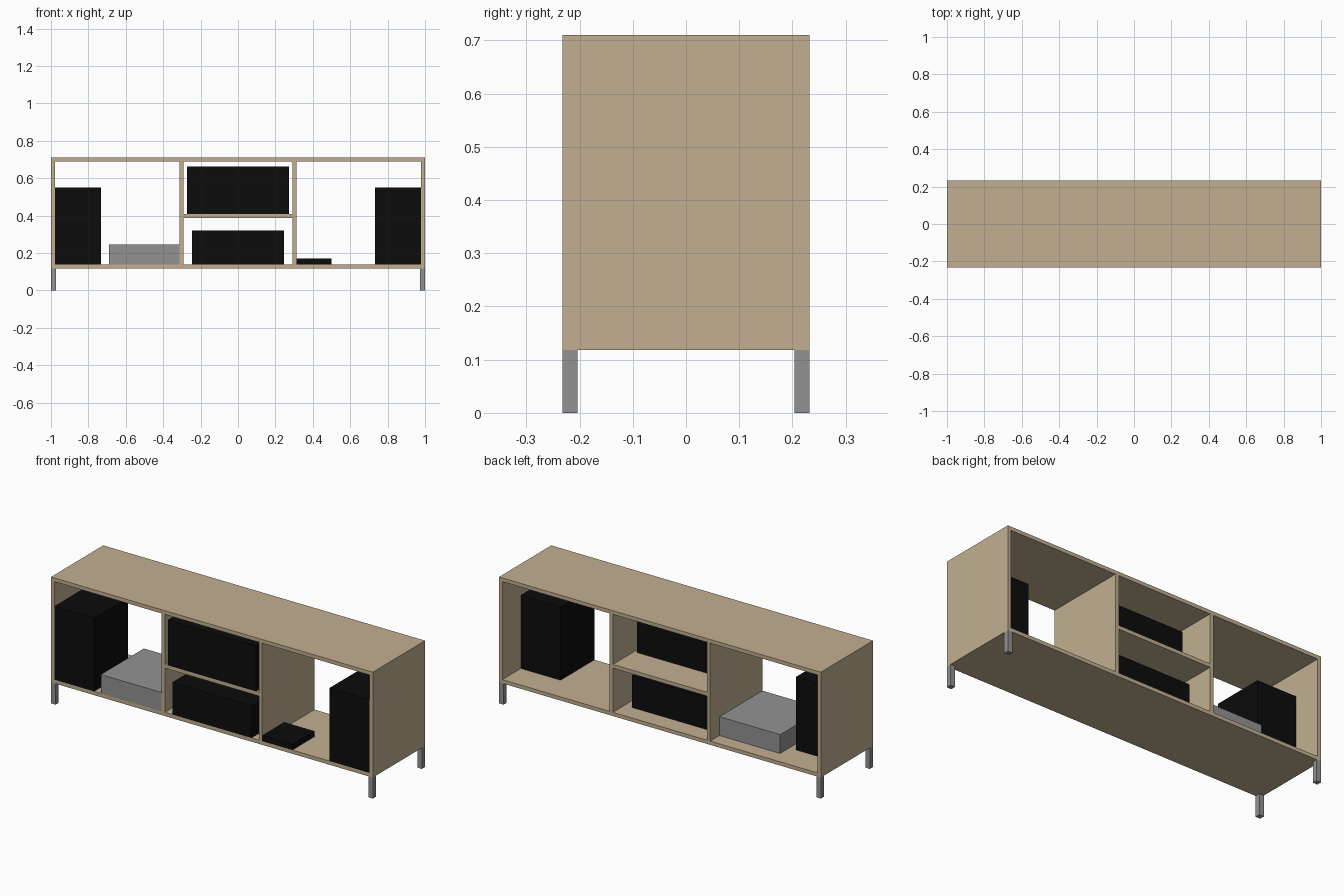
import bpy

if "Cube" in bpy.data.objects:
    bpy.data.objects.remove(bpy.data.objects["Cube"])


def material(name, rgb):
    m = bpy.data.materials.new(name)
    m.diffuse_color = (*rgb, 1.0)
    m.use_nodes = True
    m.node_tree.nodes["Principled BSDF"].inputs["Base Color"].default_value = m.diffuse_color
    return m


wood = material("light wood", (0.54, 0.43, 0.285))
grey = material("metal grey", (0.29, 0.29, 0.29))
black = material("matte black", (0.0035, 0.0035, 0.0035))


def box(name, x, y, z, mat):
    """Box from (min, max) ranges on each axis."""
    bpy.ops.mesh.primitive_cube_add(size=1)
    ob = bpy.context.object
    ob.name = name
    for v in ob.data.vertices:
        v.co = [r[0] if c < 0 else r[1] for c, r in zip(v.co, (x, y, z))]
    ob.data.materials.append(mat)
    return ob


D = 0.232                 # half depth
T = 0.021                 # board thickness
BOTTOM, TOP = 0.118, 0.71
FLOOR = BOTTOM + T        # inner floor height
FRONT = -D
SHELF = 0.408             # shelf top

# Cabinet boards, open at front and back
box("top_board", (-1, 1), (-D, D), (TOP - T, TOP), wood)
box("bottom_board", (-1, 1), (-D, D), (BOTTOM, FLOOR), wood)
box("middle_shelf", (-0.292, 0.292), (-D, D), (SHELF - T, SHELF), wood)

for side, s in (("left", -1), ("right", 1)):
    def span(a, b):
        return tuple(sorted((s * a, s * b)))

    box(side + "_side_board", span(1 - T, 1), (-D, D), (FLOOR, TOP - T), wood)
    box(side + "_divider", span(0.292, 0.313), (-D, D), (FLOOR, TOP - T), wood)
    # Speakers at both ends
    box(side + "_speaker", span(0.732, 1 - T), (FRONT, 0.068), (FLOOR, 0.55), black)
    # Square legs at the corners
    for end, e in (("front", -1), ("back", 1)):
        y = tuple(sorted((e * (D - 0.028), e * D)))
        box(f"{end}_{side}_leg", span(0.972, 1), y, (0, BOTTOM), grey)

# Equipment on the shelves
box("upper_amplifier", (-0.273, 0.273), (FRONT, 0.044), (SHELF, 0.663), black)
box("lower_receiver", (-0.246, 0.246), (FRONT, 0.128), (FLOOR, 0.32), black)
box("grey_player", (-0.69, -0.313), (FRONT, 0.15), (FLOOR, 0.245), grey)
box("small_media_box", (0.313, 0.5), (FRONT, -0.035), (FLOOR, 0.17), black)
